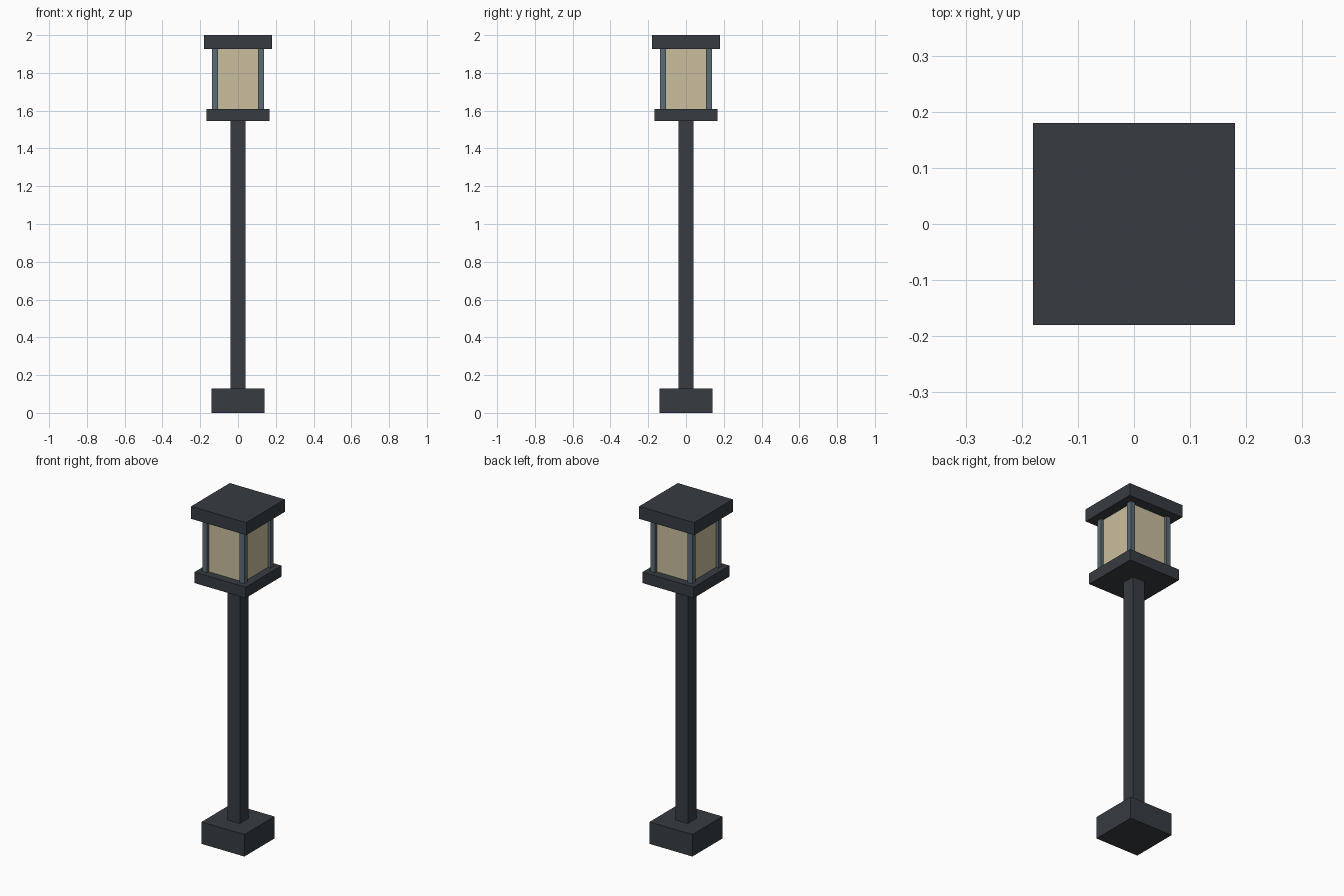
import bpy

if "Cube" in bpy.data.objects:
    bpy.data.objects.remove(bpy.data.objects["Cube"])


def material(name, srgb):
    m = bpy.data.materials.new(name)
    lin = [((c / 255 + 0.055) / 1.055) ** 2.4 for c in srgb]
    m.diffuse_color = (*lin, 1)
    m.use_nodes = True
    m.node_tree.nodes["Principled BSDF"].inputs["Base Color"].default_value = m.diffuse_color
    return m


dark = material("dark metal", (55, 60, 66))
steel = material("blue grey steel", (92, 108, 117))
glass = material("warm glass", (202, 190, 157))


def box(name, half, z0, z1, mat, x=0, y=0):
    """Square box of half-width `half` from height z0 to z1."""
    bpy.ops.mesh.primitive_cube_add(size=1, location=(x, y, (z0 + z1) / 2))
    ob = bpy.context.object
    ob.name = name
    ob.scale = (2 * half, 2 * half, z1 - z0)
    bpy.ops.object.transform_apply(location=False, rotation=False, scale=True)
    ob.data.materials.append(mat)
    return ob


# Foot, pole and lantern plates
box("base", 0.14, 0, 0.13, dark)
box("pole", 0.04, 0.13, 1.545, dark)
box("lantern_floor", 0.167, 1.545, 1.61, dark)
box("lantern_roof", 0.18, 1.926, 2.0, dark)

# Glass body with four corner posts
box("lantern_glass", 0.12, 1.61, 1.926, glass)
for sx, side in ((-1, "left"), (1, "right")):
    for sy, end in ((-1, "front"), (1, "back")):
        box(f"{end}_{side}_post", 0.015, 1.61, 1.926, steel, sx * 0.122, sy * 0.122)
